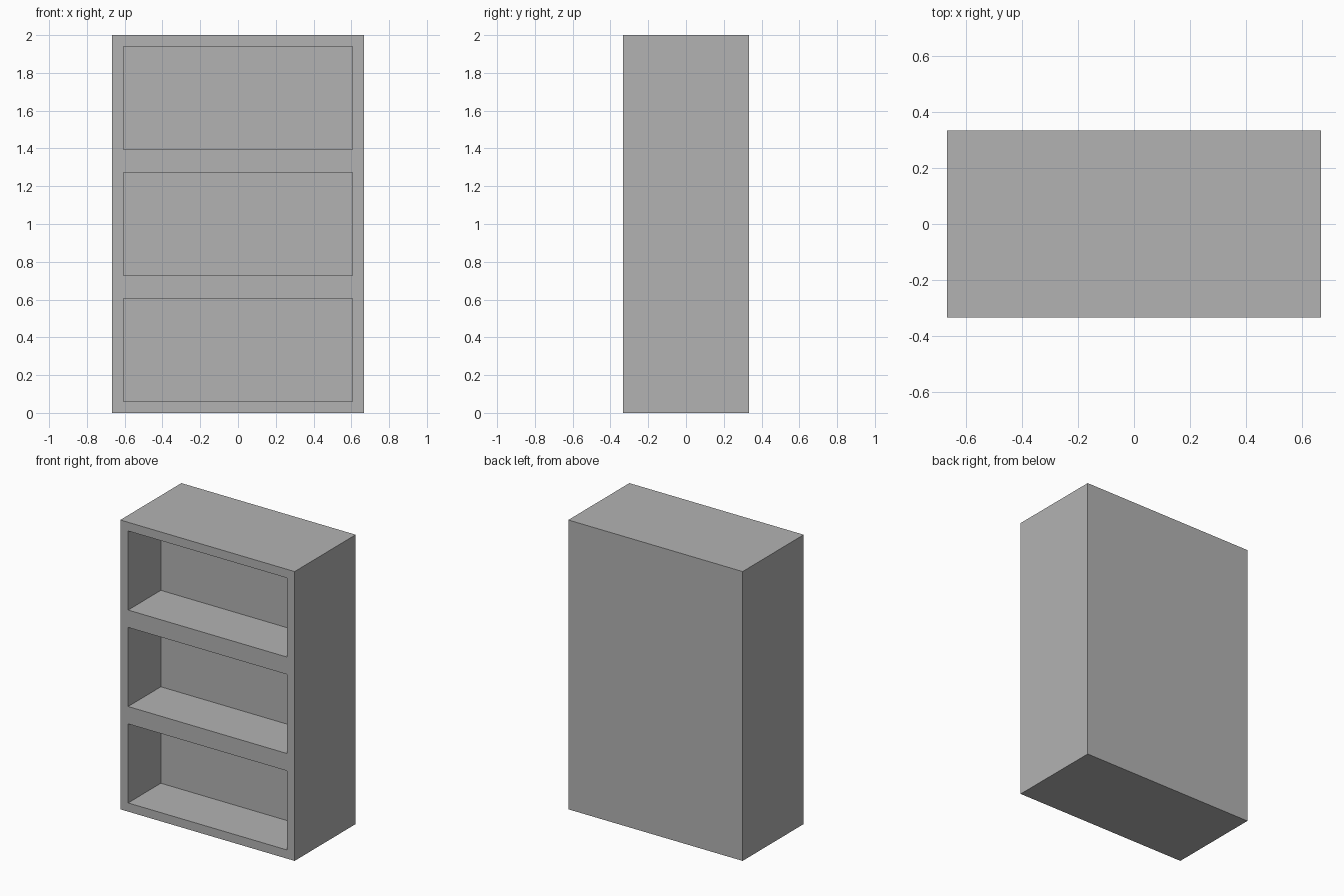
import bpy
import bmesh

WIDTH, DEPTH, HEIGHT = 1.333, 0.667, 2.0
BAYS = 3
BOARD = 0.06          # frame thickness around each opening
SHELF_DEPTH = 0.357   # how far each opening is recessed

cube = bpy.data.objects.get("Cube")
if cube:
    bpy.data.objects.remove(cube, do_unlink=True)

# Plain grey paint
grey = bpy.data.materials.new("plain_grey")
grey.use_nodes = True
colour = (0.45, 0.45, 0.45, 1.0)
grey.diffuse_color = colour
grey.node_tree.nodes["Principled BSDF"].inputs["Base Color"].default_value = colour

# Outer case, standing on the floor
bm = bmesh.new()
bmesh.ops.create_cube(bm, size=1.0)
bmesh.ops.scale(bm, vec=(WIDTH, DEPTH, HEIGHT), verts=bm.verts)
bmesh.ops.translate(bm, vec=(0, 0, HEIGHT / 2), verts=bm.verts)

# Divide the case into equal bays
for i in range(1, BAYS):
    bmesh.ops.bisect_plane(bm, geom=bm.verts[:] + bm.edges[:] + bm.faces[:],
                           plane_co=(0, 0, HEIGHT * i / BAYS), plane_no=(0, 0, 1))

# Inset a frame on each front face, then sink the opening straight back
bm.normal_update()
fronts = [f for f in bm.faces if f.normal.y < -0.9]
bmesh.ops.inset_individual(bm, faces=fronts, thickness=BOARD, use_even_offset=True)
bm.normal_update()
bmesh.ops.inset_individual(bm, faces=fronts, thickness=0.0, depth=-SHELF_DEPTH)
bmesh.ops.recalc_face_normals(bm, faces=bm.faces)

mesh = bpy.data.meshes.new("bookcase")
bm.to_mesh(mesh)
bm.free()
mesh.materials.append(grey)
bookcase = bpy.data.objects.new("bookcase", mesh)
bpy.context.collection.objects.link(bookcase)
